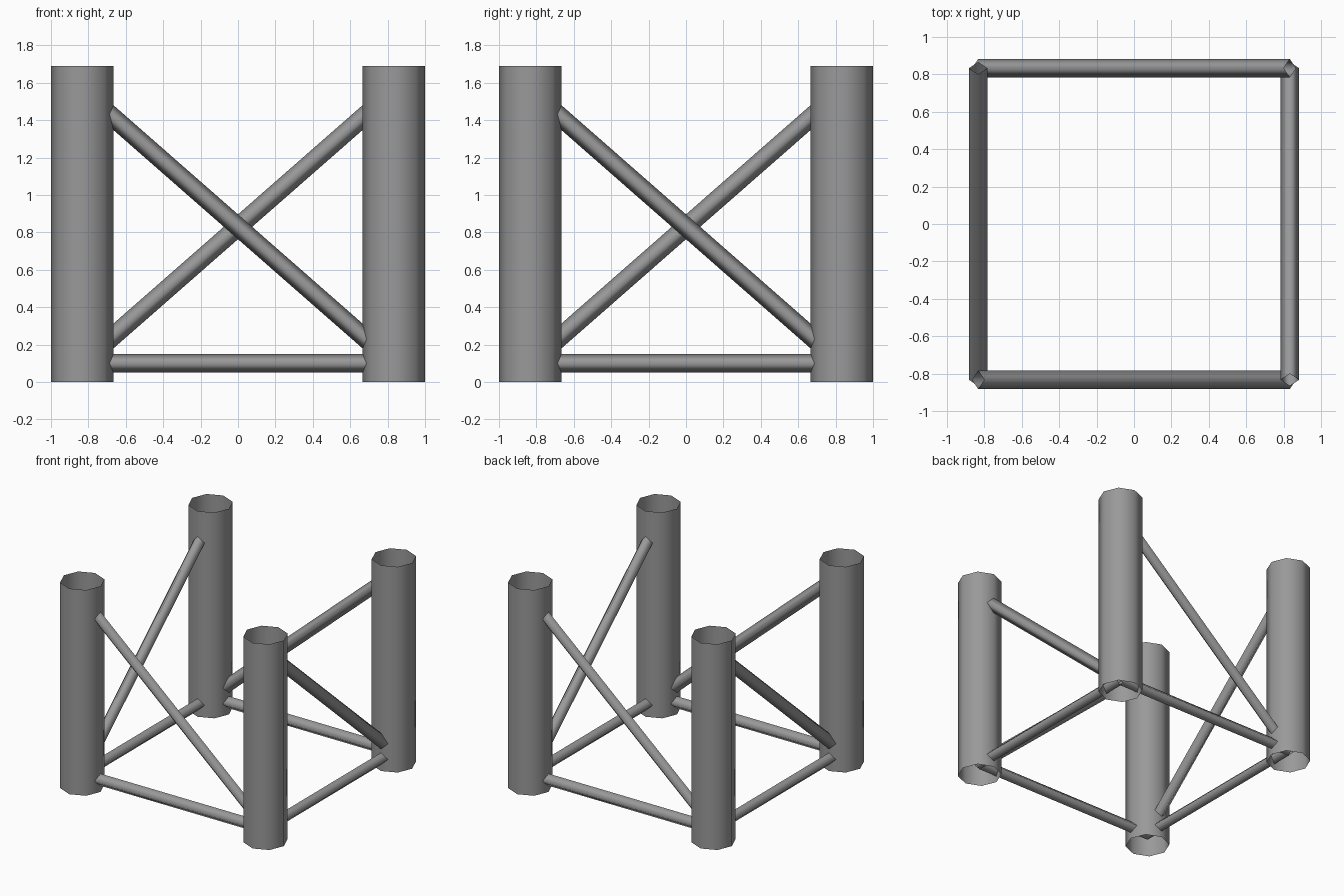
import bpy, bmesh
from math import pi
from mathutils import Vector, Matrix

if "Cube" in bpy.data.objects:
    bpy.data.objects.remove(bpy.data.objects["Cube"])

C = 0.833          # leg axis offset from centre
H = 1.69           # leg height

steel = bpy.data.materials.new("dark_grey")
steel.diffuse_color = (0.32, 0.32, 0.32, 1)
steel.use_nodes = True
steel.node_tree.nodes["Principled BSDF"].inputs["Base Color"].default_value = steel.diffuse_color


def tube(name, a, b, radius, sides, turn):
    """Open tube from a to b, one corner on the y axis, turned about z."""
    a, b = Vector(a), Vector(b)
    along = (b - a).normalized()
    side = Vector((0, 1, 0))
    frame = Matrix((side.cross(along), side, along)).transposed().to_4x4()
    m = Matrix.Rotation(turn, 4, 'Z') @ Matrix.Translation((a + b) / 2) @ frame
    bm = bmesh.new()
    bmesh.ops.create_cone(bm, cap_ends=False, segments=sides, radius1=radius,
                          radius2=radius, depth=(b - a).length, matrix=m)
    for f in bm.faces:
        f.smooth = True
    me = bpy.data.meshes.new(name)
    bm.to_mesh(me)
    bm.free()
    me.materials.append(steel)
    ob = bpy.data.objects.new(name, me)
    bpy.context.collection.objects.link(ob)


# Each side of the square frame: a leg, a lower rail and one diagonal
for i, s in enumerate(("front", "right", "back", "left")):
    turn = i * pi / 2
    tube(s + "_leg", (-C, -C, 0), (-C, -C, H), 0.167, 8, turn)
    tube(s + "_rail", (-C, -C, 0.1), (C, -C, 0.1), 0.05, 4, turn)
    tube(s + "_diagonal_brace", (-C, -C, 1.56), (C, -C, 0.1), 0.05, 4, turn)
